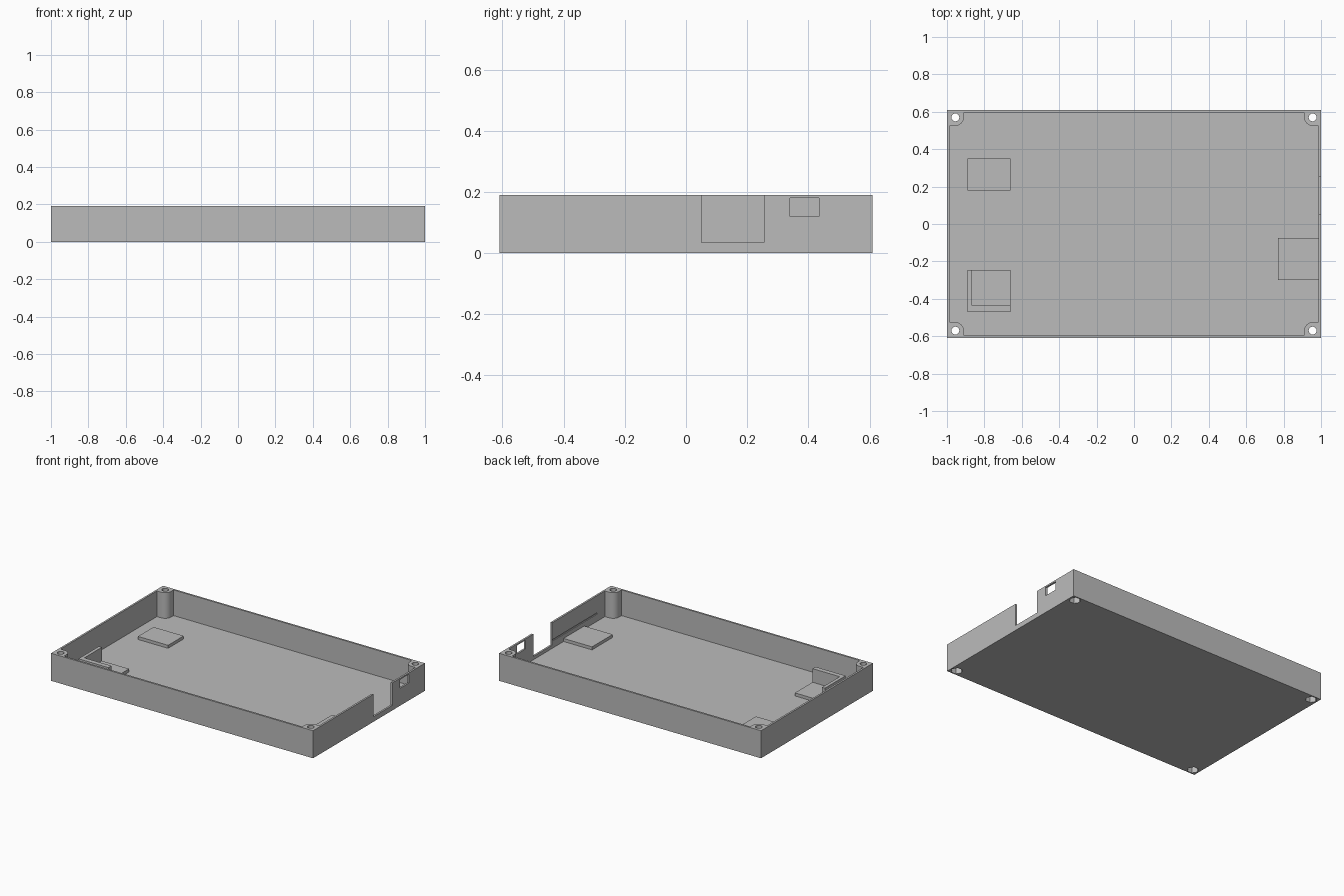
import bpy, bmesh, math
from mathutils import Matrix

cube = bpy.data.objects.get("Cube")
if cube:
    bpy.data.objects.remove(cube, do_unlink=True)

# Overall sizes
HX, HY, H = 1.0, 0.61, 0.19
WALL, FLOOR = 0.013, 0.013
PX, PY, PR = 0.955, 0.57, 0.045      # corner post centre and radius

grey = bpy.data.materials.new("plain_grey")
grey.use_nodes = True
grey.diffuse_color = (0.5, 0.5, 0.5, 1)
for node in grey.node_tree.nodes:
    if node.type == 'BSDF_PRINCIPLED':
        node.inputs["Base Color"].default_value = (0.5, 0.5, 0.5, 1)


def finish(name, bm):
    bmesh.ops.recalc_face_normals(bm, faces=bm.faces)
    mesh = bpy.data.meshes.new(name)
    bm.to_mesh(mesh)
    bm.free()
    mesh.materials.append(grey)
    obj = bpy.data.objects.new(name, mesh)
    bpy.context.collection.objects.link(obj)
    return obj


def box(name, x, y, z):
    bm = bmesh.new()
    size = [b - a for a, b in (x, y, z)]
    mid = [(a + b) / 2 for a, b in (x, y, z)]
    bmesh.ops.create_cube(bm, size=1, matrix=Matrix.Translation(mid) @ Matrix.Diagonal((*size, 1)))
    return finish(name, bm)


def prism(name, outline, z0, z1):
    bm = bmesh.new()
    face = bm.faces.new([bm.verts.new((x, y, z0)) for x, y in outline])
    top = bmesh.ops.extrude_face_region(bm, geom=[face])["geom"]
    verts = [g for g in top if isinstance(g, bmesh.types.BMVert)]
    bmesh.ops.translate(bm, verts=verts, vec=(0, 0, z1 - z0))
    return finish(name, bm)


def circle(x, y, r, n):
    return [(x + r * math.cos(math.tau * i / n), y + r * math.sin(math.tau * i / n)) for i in range(n)]


def cut(target, cutter):
    cutter.hide_render = True
    mod = target.modifiers.new("cut", 'BOOLEAN')
    mod.operation, mod.solver, mod.object = 'DIFFERENCE', 'EXACT', cutter
    bpy.ops.object.select_all(action='DESELECT')
    bpy.context.view_layer.objects.active = target
    target.select_set(True)
    bpy.ops.object.modifier_apply(modifier=mod.name)
    bpy.data.objects.remove(cutter, do_unlink=True)


# Cavity outline: a rectangle whose corners step around the rounded posts
def corner(sx, sy):
    ix, iy = HX - WALL, HY - WALL
    pts = [(ix, PY - PR)]
    for i in range(13):
        a = -math.pi / 2 - i * math.pi / 24
        pts.append((PX + PR * math.cos(a), PY + PR * math.sin(a)))
    pts.append((PX - PR, iy))
    pts = [(x * sx, y * sy) for x, y in pts]
    return pts if sx * sy > 0 else pts[::-1]


outline = [p for s in ((1, 1), (-1, 1), (-1, -1), (1, -1)) for p in corner(*s)]

# Open tray
tray = box("tray", (-HX, HX), (-HY, HY), (0, H))
cut(tray, prism("cavity", outline, FLOOR, H + 0.1))

# Screw holes through the posts, with hexagonal nut pockets underneath
for sx in (-1, 1):
    for sy in (-1, 1):
        cut(tray, prism("screw_hole", circle(sx * PX, sy * PY, 0.021, 32), -0.1, H + 0.1))
        cut(tray, prism("nut_pocket", circle(sx * PX, sy * PY, 0.037, 6), -0.1, 0.05))

# Openings in the side wall: tall notch, small port, shallow inner groove
cut(tray, box("notch", (0.96, 1.1), (0.05, 0.255), (0.035, H + 0.1)))
cut(tray, box("port", (0.96, 1.1), (0.34, 0.435), (0.12, 0.18)))
cut(tray, box("groove", (0.96, 0.993), (-0.44, 0.04), (0.062, 0.072)))

# Raised pads on the floor
PAD = (FLOOR - 0.003, 0.034)
box("back_pad", (-0.89, -0.66), (0.18, 0.35), PAD)
box("front_pad", (-0.885, -0.66), (-0.465, -0.245), PAD)
box("side_pad", (0.77, HX - WALL + 0.002), (-0.3, -0.075), PAD)

# L-shaped bracket standing around the front pad
bracket = [(-0.89, -0.47), (-0.66, -0.47), (-0.66, -0.437),
           (-0.867, -0.437), (-0.867, -0.245), (-0.89, -0.245)]
prism("corner_bracket", bracket, FLOOR - 0.003, 0.128)

# Smooth the round posts and holes, keep edges sharp
bpy.ops.object.select_all(action='DESELECT')
bpy.context.view_layer.objects.active = tray
tray.select_set(True)
bpy.ops.object.shade_smooth_by_angle(angle=math.radians(30))
